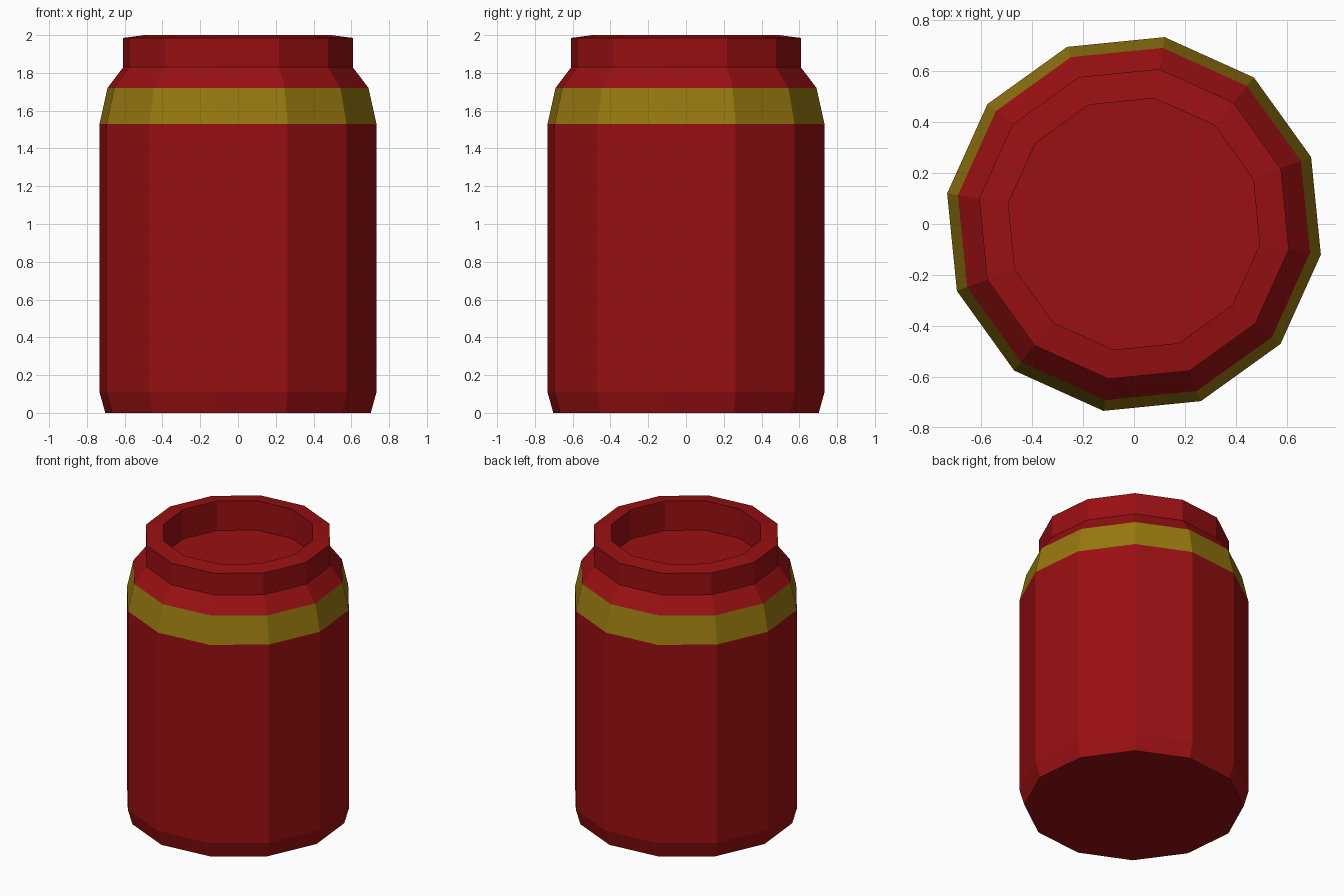
import bpy, bmesh, math

cube = bpy.data.objects.get("Cube")
if cube:
    bpy.data.objects.remove(cube, do_unlink=True)

SIDES = 12
TURN = math.radians(-9.3)


def make_material(name, rgb):
    mat = bpy.data.materials.new(name)
    mat.use_nodes = True
    mat.diffuse_color = (*rgb, 1)
    mat.node_tree.nodes["Principled BSDF"].inputs["Base Color"].default_value = (*rgb, 1)
    return mat


red = make_material("dark red", (0.32, 0.005, 0.006))
gold = make_material("gold", (0.31, 0.19, 0.005))

# Profile: radius, height, material of the strip that starts at this ring
profile = [
    (0.712, 0.00, 0),   # base chamfer
    (0.743, 0.11, 0),   # straight wall
    (0.743, 1.53, 1),   # gold band
    (0.700, 1.72, 0),   # shoulder
    (0.616, 1.83, 0),   # neck
    (0.616, 1.985, 0),  # rim
    (0.500, 2.00, 0),   # inner wall of the recess
    (0.500, 1.79, 0),   # recessed lid
]

bm = bmesh.new()
rings = []
for radius, z, _ in profile:
    angles = [TURN + math.tau * i / SIDES for i in range(SIDES)]
    rings.append([bm.verts.new((radius * math.cos(a), radius * math.sin(a), z)) for a in angles])

# Side strips
for (lower, upper), (_, _, mat_id) in zip(zip(rings, rings[1:]), profile):
    for i in range(SIDES):
        j = (i + 1) % SIDES
        face = bm.faces.new((lower[i], lower[j], upper[j], upper[i]))
        face.material_index = mat_id

# Triangle fans close the base and the recessed lid
for ring in (rings[0], rings[-1]):
    centre = bm.verts.new((0, 0, ring[0].co.z))
    for i in range(SIDES):
        bm.faces.new((ring[i], ring[(i + 1) % SIDES], centre))

bmesh.ops.recalc_face_normals(bm, faces=bm.faces[:])
mesh = bpy.data.meshes.new("canister")
bm.to_mesh(mesh)
bm.free()
mesh.materials.append(red)
mesh.materials.append(gold)
canister = bpy.data.objects.new("canister", mesh)
bpy.context.collection.objects.link(canister)
